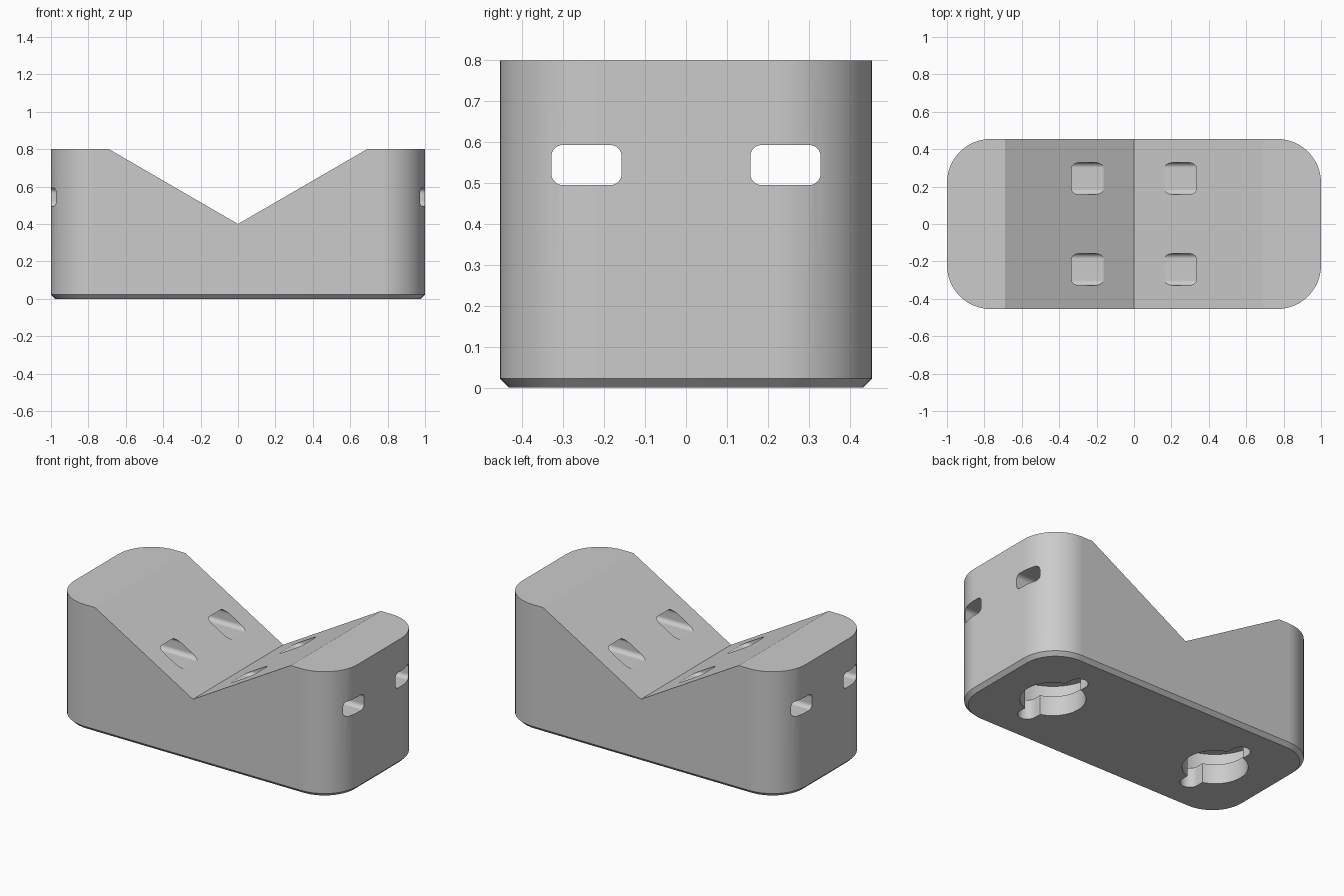
import bpy, bmesh, math
from mathutils import Vector

if "Cube" in bpy.data.objects:
    bpy.data.objects.remove(bpy.data.objects["Cube"], do_unlink=True)

LENGTH, WIDTH, HEIGHT = 2.0, 0.91, 0.8
CORNER, CHAMFER = 0.235, 0.023

grey = bpy.data.materials.new("light grey")
grey.use_nodes = True
grey.diffuse_color = (0.6, 0.6, 0.6, 1)
grey.node_tree.nodes["Principled BSDF"].inputs["Base Color"].default_value = (0.6, 0.6, 0.6, 1)


def rounded_rect(w, h, r, cx=0, cy=0, steps=12):
    """Counter-clockwise outline with round corners."""
    pts = []
    for i, (sx, sy) in enumerate([(1, 1), (-1, 1), (-1, -1), (1, -1)]):
        for k in range(steps + 1):
            a = math.pi / 2 * (i + k / steps)
            pts.append((cx + sx * (w / 2 - r) + r * math.cos(a),
                        cy + sy * (h / 2 - r) + r * math.sin(a)))
    return pts


def circle(r, cx, steps=64):
    return [(cx + r * math.cos(2 * math.pi * k / steps),
             r * math.sin(2 * math.pi * k / steps)) for k in range(steps)]


PLACE = {"x": lambda u, v, d: Vector((d, u, v)),
         "y": lambda u, v, d: Vector((u, d, v)),
         "z": lambda u, v, d: Vector((u, v, d))}


def loft(name, sections, axis):
    """Solid through (outline, depth) sections along an axis."""
    bm = bmesh.new()
    rings = [[bm.verts.new(PLACE[axis](u, v, d)) for u, v in outline]
             for outline, d in sections]
    n = len(rings[0])
    for a, b in zip(rings, rings[1:]):
        for i in range(n):
            j = (i + 1) % n
            bm.faces.new((a[i], a[j], b[j], b[i]))
    bm.faces.new(rings[0][::-1])
    bm.faces.new(rings[-1])
    bmesh.ops.recalc_face_normals(bm, faces=bm.faces[:])
    mesh = bpy.data.meshes.new(name)
    bm.to_mesh(mesh)
    bm.free()
    mesh.materials.append(grey)
    obj = bpy.data.objects.new(name, mesh)
    bpy.context.collection.objects.link(obj)
    return obj


def prism(name, outline, axis, start, end):
    return loft(name, [(outline, start), (outline, end)], axis)


# Block with rounded corners and a chamfered foot
outer = rounded_rect(LENGTH, WIDTH, CORNER)
foot = rounded_rect(LENGTH - 2 * CHAMFER, WIDTH - 2 * CHAMFER, CORNER - CHAMFER)
block = loft("cradle_block", [(foot, 0), (outer, CHAMFER), (outer, HEIGHT)], "z")

# V groove across the top
rise = 0.4 / 0.69
groove = [(0, 0.4), (1, 0.4 + rise), (-1, 0.4 + rise)]
cutters = [prism("v_groove_cutter", groove, "y", -1, 1)]

# Two strap slots running the whole length
for side in (-1, 1):
    slot = rounded_rect(0.172, 0.098, 0.028, side * 0.243, 0.544, 8)
    cutters.append(prism("strap_slot_cutter", slot, "x", -1.2, 1.2))

# Twist-lock sockets underneath: round hole, two tab notches, wider chamber
for side in (-1, 1):
    x = side * 0.6
    cutters.append(prism("socket_hole_cutter", circle(0.187, x), "z", -0.1, 0.18))
    notch = rounded_rect(0.11, 0.56, 0.055, x)
    cutters.append(prism("socket_notch_cutter", notch, "z", -0.1, 0.17))
    cutters.append(prism("socket_chamber_cutter", circle(0.281, x), "z", 0.125, 0.245))

# Carve everything out of the block
bpy.ops.object.select_all(action="DESELECT")
bpy.context.view_layer.objects.active = block
block.select_set(True)
for cutter in cutters:
    cut = block.modifiers.new("cut", "BOOLEAN")
    cut.operation = "DIFFERENCE"
    cut.solver = "EXACT"
    cut.object = cutter
    bpy.ops.object.modifier_apply(modifier=cut.name)
    bpy.data.objects.remove(cutter, do_unlink=True)

# Smooth round walls, crisp edges
bpy.ops.object.shade_smooth_by_angle(angle=math.radians(25))
weighted = block.modifiers.new("even shading", "WEIGHTED_NORMAL")
weighted.keep_sharp = True
